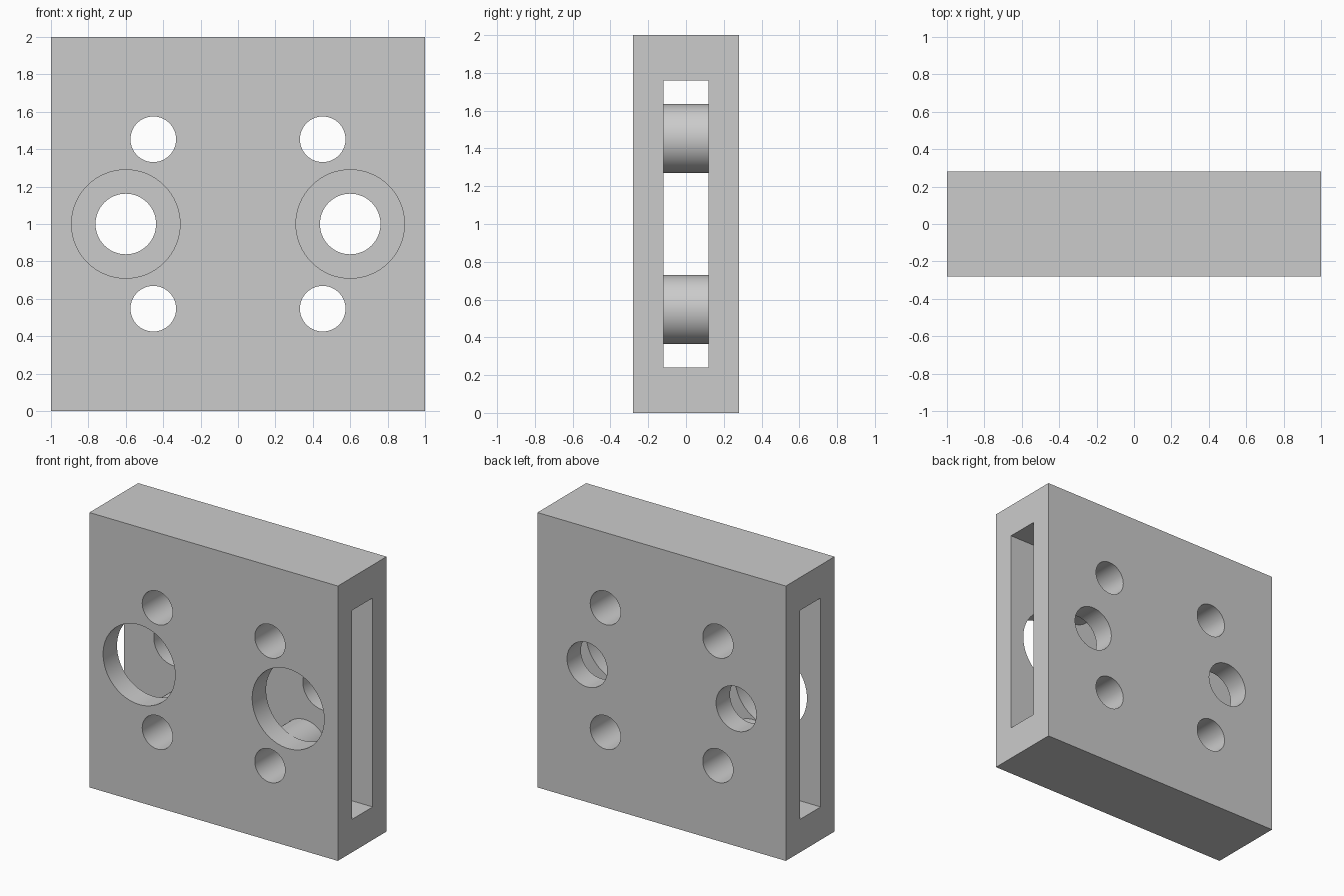
import bpy
import math

cube = bpy.data.objects.get("Cube")
if cube:
    bpy.data.objects.remove(cube, do_unlink=True)

HALF_DEPTH, HALF_SLOT = 0.28, 0.12
BOLT_X, BOLT_Z = 0.453, 0.453   # bolt offsets from the block centre
BORE_X = 0.6

grey = bpy.data.materials.new("plain grey")
grey.use_nodes = True
colour = (0.6, 0.6, 0.6, 1)
grey.diffuse_color = colour
grey.node_tree.nodes["Principled BSDF"].inputs["Base Color"].default_value = colour


def box(name, x, y, z):
    bpy.ops.mesh.primitive_cube_add(size=1, location=(0, 0, 1))
    obj = bpy.context.object
    obj.name = name
    obj.scale = (x, y, z)
    bpy.ops.object.transform_apply(location=True, rotation=False, scale=True)
    obj.data.materials.append(grey)
    return obj


def rod(name, x, z, radius, y0, y1):
    """Cylinder along y from y0 to y1."""
    bpy.ops.mesh.primitive_cylinder_add(
        vertices=64, radius=radius, depth=y1 - y0,
        location=(x, (y0 + y1) / 2, z), rotation=(math.pi / 2, 0, 0))
    obj = bpy.context.object
    obj.name = name
    bpy.ops.object.transform_apply(location=True, rotation=True, scale=True)
    obj.data.materials.append(grey)
    return obj


def combine(target, tool, operation):
    """Apply a boolean and discard the tool."""
    mod = target.modifiers.new(operation.lower(), "BOOLEAN")
    mod.operation, mod.solver, mod.object = operation, "EXACT", tool
    bpy.ops.object.select_all(action="DESELECT")
    target.select_set(True)
    bpy.context.view_layer.objects.active = target
    bpy.ops.object.modifier_apply(modifier=mod.name)
    bpy.data.objects.remove(tool, do_unlink=True)


# Block with a slot through both sides
block = box("slotted_block", 2, 2 * HALF_DEPTH, 2)
combine(block, box("slot_cutter", 3, 2 * HALF_SLOT, 1.52), "DIFFERENCE")

for side in (-1, 1):
    # Round bosses bridging the slot, bored through for bolts
    for level in (-1, 1):
        x, z = side * BOLT_X, 1 + level * BOLT_Z
        combine(block, rod("boss", x, z, 0.183, -0.2, 0.2), "UNION")
        combine(block, rod("bolt_cutter", x, z, 0.122, -1, 1), "DIFFERENCE")
    # Large bore in the front wall, smaller bore in the back wall
    combine(block, rod("front_bore_cutter", side * BORE_X, 1, 0.29, -1, 0), "DIFFERENCE")
    combine(block, rod("back_bore_cutter", side * BORE_X, 1, 0.162, -0.05, 1), "DIFFERENCE")

# Smooth the round walls, keep the edges crisp
bpy.ops.object.select_all(action="DESELECT")
block.select_set(True)
bpy.context.view_layer.objects.active = block
bpy.ops.object.shade_smooth_by_angle(angle=math.radians(30))
